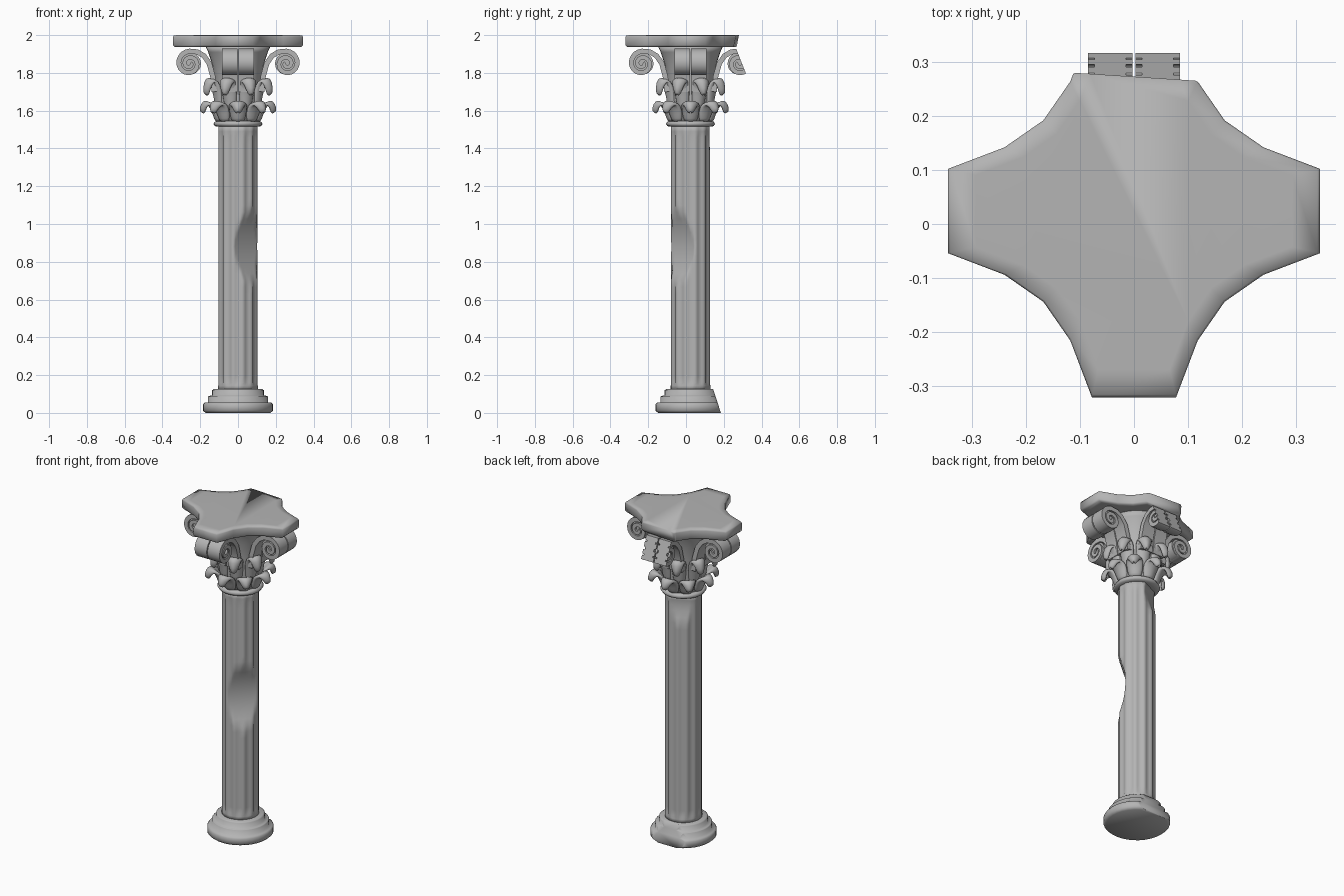
import bpy, bmesh
from math import sin, cos, pi, radians
from mathutils import Vector, Matrix

if "Cube" in bpy.data.objects:
    bpy.data.objects.remove(bpy.data.objects["Cube"])

AXIS_Y = 0.024   # column axis, set back by the broken rear side
STONE = bpy.data.materials.new("stone")
STONE.diffuse_color = (0.46, 0.46, 0.46, 1)
STONE.use_nodes = True
STONE.node_tree.nodes["Principled BSDF"].inputs["Base Color"].default_value = STONE.diffuse_color


def finish(name, bm, angle=180):
    bmesh.ops.recalc_face_normals(bm, faces=bm.faces[:])
    me = bpy.data.meshes.new(name)
    bm.to_mesh(me)
    bm.free()
    me.shade_smooth()
    if angle < 180:
        me.set_sharp_from_angle(angle=radians(angle))
    me.materials.append(STONE)
    ob = bpy.data.objects.new(name, me)
    ob.location.y = AXIS_Y
    bpy.context.collection.objects.link(ob)
    return ob


def loft(rings, bm=None):
    """Closed solid through a stack of equal-length rings."""
    bm = bm or bmesh.new()
    rows = [[bm.verts.new(p) for p in ring] for ring in rings]
    n = len(rows[0])
    for a, b in zip(rows, rows[1:]):
        for i in range(n):
            j = (i + 1) % n
            bm.faces.new((a[i], a[j], b[j], b[i]))
    bm.faces.new(rows[0][::-1])
    bm.faces.new(rows[-1])
    return bm


def lathe(profile, n=32):
    return loft([[(r * cos(2 * pi * i / n), r * sin(2 * pi * i / n), z)
                  for i in range(n)] for r, z in profile])


def chop(bm, point, normal):
    """Break away everything beyond a plane and cap the wound."""
    bmesh.ops.recalc_face_normals(bm, faces=bm.faces[:])
    bmesh.ops.bisect_plane(bm, geom=bm.verts[:] + bm.edges[:] + bm.faces[:],
                           plane_co=Vector(point), plane_no=Vector(normal),
                           clear_outer=True)
    bmesh.ops.holes_fill(bm, edges=[e for e in bm.edges if e.is_boundary], sides=0)


# Stepped base with a broken back
base = lathe([(0.172, 0), (0.186, 0.012), (0.186, 0.044), (0.178, 0.054),
              (0.16, 0.056), (0.16, 0.086), (0.154, 0.09),
              (0.137, 0.092), (0.137, 0.12), (0.128, 0.126)])
chop(base, (0, 0.161, 0), (0, 1, 0.33))
finish("base", base)

# Fluted shaft with two chips: (direction, height, half height, depth)
CHIPS = [(radians(-45), 0.88, 0.2, 0.05), (radians(115), 1.47, 0.12, 0.028)]
FLUTE = [(0, 0), (0.25, 0), (0.4, 0.75), (0.625, 1), (0.85, 0.75)]


def shaft_ring(z, depth):
    ring = []
    for k in range(12):
        for t, d in FLUTE:
            a = 2 * pi * (k + t + 0.375) / 12
            r = 0.105 - 0.007 * d * depth
            p = Vector((r * cos(a), r * sin(a), z))
            for ang, zc, hh, dep in CHIPS:
                bump = max(0, 1 - ((z - zc) / hh) ** 2)
                way = Vector((cos(ang), sin(ang), 0))
                over = p.dot(way) - (0.106 - dep * bump)
                if bump and over > 0:
                    p -= way * over
            ring.append(p)
    return ring


levels = [(0.12, 0), (0.145, 0)] + [(0.16 + 1.3 * i / 36, 1) for i in range(37)]
levels += [(1.49, 0.6), (1.53, 0)]
finish("shaft", loft([shaft_ring(z, d) for z, d in levels]))

# Neck ring and bell of the capital
finish("neck_ring", lathe([(0.1, 1.515), (0.122, 1.518), (0.13, 1.53),
                           (0.122, 1.543), (0.1, 1.546)]))
finish("bell", lathe([(0.105, 1.53), (0.112, 1.62), (0.12, 1.74), (0.135, 1.84),
                      (0.158, 1.91), (0.172, 1.94)]))


# Leaves: rows of (radius, height, half width), curling outward at the tip
def leaf(name, rows, angle):
    bm = bmesh.new()
    grid = []
    for i, (r, z, w) in enumerate(rows):
        row = []
        for u in (-1, -0.5, 0, 0.5, 1):
            sag = 0.022 * u * u
            p = Vector((r - sag, w * u, z - (0.7 * sag if i > 2 else 0)))
            row.append(bm.verts.new(Matrix.Rotation(angle, 3, 'Z') @ p))
        grid.append(row)
    for a, b in zip(grid, grid[1:]):
        for i in range(4):
            bm.faces.new((a[i], a[i + 1], b[i + 1], b[i]))
    ob = finish(name, bm)
    solid = ob.modifiers.new("thickness", 'SOLIDIFY')
    solid.thickness = 0.024
    solid.offset = 0
    ob.modifiers.new("round", 'SUBSURF').levels = 1


LOWER = [(0.112, 1.54, 0.03), (0.124, 1.585, 0.042), (0.143, 1.625, 0.05),
         (0.17, 1.65, 0.046), (0.19, 1.637, 0.03), (0.198, 1.592, 0.006)]
UPPER = [(0.118, 1.6, 0.028), (0.126, 1.68, 0.038), (0.144, 1.74, 0.046),
         (0.166, 1.775, 0.045), (0.187, 1.755, 0.034), (0.191, 1.685, 0.006)]
for k in range(8):
    leaf("lower_leaf", LOWER, k * pi / 4)
    leaf("upper_leaf", UPPER, (k + 0.5) * pi / 4)


# Scroll pairs: a stalk rising off the bell and rolling into a spiral
def scroll(name, y0, y1, angle, broken):
    path = [Vector(p) for p in ((0.125, 1.70), (0.133, 1.78), (0.152, 1.85),
                                (0.18, 1.89), (0.215, 1.911))]
    steps = 40
    for i in range(steps + 1):
        t = i / steps
        a = pi / 2 - t * 3.7 * pi
        r = 0.066 - 0.058 * t ** 0.9
        path.append(Vector((0.257 + r * cos(a), 1.849 + r * sin(a))))
    rings = []
    for i, p in enumerate(path):
        d = (path[min(i + 1, len(path) - 1)] - path[max(i - 1, 0)]).normalized()
        half = 0.014 - 0.005 * i / len(path)
        n = Vector((-d.y, d.x)) * half
        o, q = p + n, p - n
        rings.append([(o.x, y0, o.y), (o.x, y1, o.y), (q.x, y1, q.y), (q.x, y0, q.y)])
    bm = loft(rings)
    # recessed core closing the gaps between the coils
    loft([[(0.254 + 0.058 * cos(2 * pi * i / 20), y, 1.849 + 0.058 * sin(2 * pi * i / 20))
           for i in range(20)] for y in (y0 + 0.012, y1 - 0.012)], bm)
    bmesh.ops.rotate(bm, verts=bm.verts[:], matrix=Matrix.Rotation(angle, 3, 'Z'))
    if broken:
        chop(bm, (0, 0.245, 1.92), (0, 0.135, 0.053))
    finish(name, bm, 60)


for k in range(4):
    for side in (-1, 1):
        lo, hi = sorted((side * 0.003, side * 0.085))
        scroll("scroll", lo, hi, k * pi / 2, k == 1)

# Top slab with four arms and concave sides, its rear arm broken off
ARM = [(0.345, -0.078), (0.345, 0.078), (0.24, 0.118), (0.168, 0.168), (0.118, 0.24)]


def slab_ring(z, s):
    return [Matrix.Rotation(k * pi / 2, 3, 'Z') @ Vector((x * s, y * s, z))
            for k in range(4) for x, y in ARM]


slab = loft([slab_ring(1.936, 0.9), slab_ring(1.938, 0.975), slab_ring(1.947, 1),
             slab_ring(1.99, 1), slab_ring(1.999, 0.985), slab_ring(2.0, 0.85)])
chop(slab, (0, 0.249, 2.0), (0.065, 1, -0.2))
finish("top_slab", slab)
